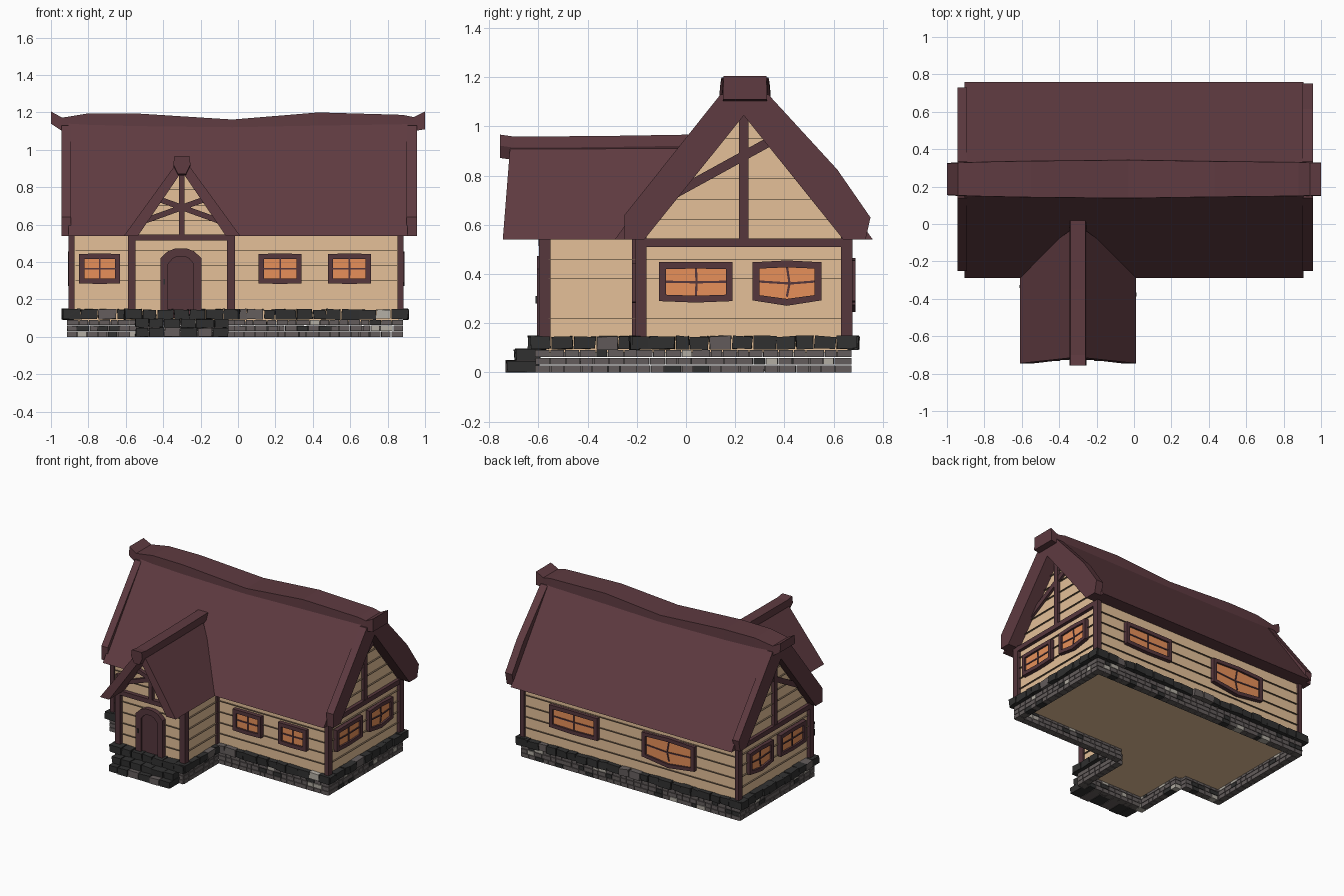
import bpy, bmesh, random
from mathutils import Vector

if "Cube" in bpy.data.objects:
    bpy.data.objects.remove(bpy.data.objects["Cube"])

random.seed(4)


def material(name, rgb):
    m = bpy.data.materials.new(name)
    m.diffuse_color = (*rgb, 1)
    m.use_nodes = True
    m.node_tree.nodes["Principled BSDF"].inputs["Base Color"].default_value = m.diffuse_color
    return m


ROOF = material("roof maroon", (0.113, 0.043, 0.052))
TRIM = material("trim maroon", (0.092, 0.038, 0.046))
WALL = material("cream wall", (0.78, 0.53, 0.315))
JOINT = material("siding joint brown", (0.20, 0.135, 0.085))
GLASS = material("orange glass", (0.80, 0.28, 0.10))
DARK = material("dark stone", (0.030, 0.030, 0.030))
MID = material("grey stone", (0.125, 0.108, 0.107))
LIGHT = material("pale stone", (0.45, 0.42, 0.37))

# Wall planes: map (u along wall, height, distance outward) to a point
PLANES = {
    "front": lambda u, z, d: (u, -0.19 - d, z),
    "back": lambda u, z, d: (u, 0.66 + d, z),
    "right": lambda u, z, d: (0.86 + d, u, z),
    "left": lambda u, z, d: (-0.88 - d, u, z),
    "porch": lambda u, z, d: (u, -0.57 - d, z),
    "porch_right": lambda u, z, d: (-0.03 + d, u, z),
    "porch_left": lambda u, z, d: (-0.57 - d, u, z),
}


def finish(bm, name, *mats):
    bmesh.ops.recalc_face_normals(bm, faces=bm.faces)
    me = bpy.data.meshes.new(name)
    bm.to_mesh(me)
    bm.free()
    for m in mats:
        me.materials.append(m)
    ob = bpy.data.objects.new(name, me)
    bpy.context.collection.objects.link(ob)
    return ob


def loft(name, loops, mat, ring=False):
    """Skin loops of points; cap the ends, or join last to first."""
    bm = bmesh.new()
    vs = [[bm.verts.new(p) for p in lp] for lp in loops]
    pairs = list(zip(vs, vs[1:])) + ([(vs[-1], vs[0])] if ring else [])
    n = len(vs[0])
    for a, b in pairs:
        for i in range(n):
            j = (i + 1) % n
            bm.faces.new((a[i], a[j], b[j], b[i]))
    if not ring:
        bm.faces.new(vs[0])
        bm.faces.new(vs[-1])
    return finish(bm, name, mat)


def slab(name, poly, plane, d0, d1, mat):
    f = PLANES[plane]
    return loft(name, [[f(u, z, d) for u, z in poly] for d in (d0, d1)], mat)


def rect(u0, u1, z0, z1):
    return [(u0, z0), (u1, z0), (u1, z1), (u0, z1)]


def bar(name, p, q, w, plane, d0, d1, mat):
    p, q = Vector(p), Vector(q)
    t = (q - p).normalized() * w / 2
    n = Vector((-t.y, t.x))
    slab(name, [p - n, q - n, q + n, p + n], plane, d0, d1, mat)


def shrink(poly, t):
    us, zs = [p[0] for p in poly], [p[1] for p in poly]
    cu, cz = (min(us) + max(us)) / 2, (min(zs) + max(zs)) / 2
    su, sz = 1 - 2 * t / (max(us) - min(us)), 1 - 2 * t / (max(zs) - min(zs))
    return [(cu + (u - cu) * su, cz + (z - cz) * sz) for u, z in poly]


def frame(name, poly, t, plane, d, mat):
    f = PLANES[plane]
    inner = shrink(poly, t)
    loft(name, [[f(u, z, h) for u, z in pl] for pl, h in
                ((poly, -0.005), (poly, d), (inner, d), (inner, -0.005))], mat, ring=True)
    return inner


def window(plane, u0, u1, z0, z1, bulge=0.0):
    um, zm = (u0 + u1) / 2, (z0 + z1) / 2
    poly = [(u0, z0), (um, z0 - bulge), (u1, z0), (u1, z1), (um, z1 + bulge / 3), (u0, z1)]
    frame(plane + "_window_frame", poly, 0.028, plane, 0.03, TRIM)
    slab(plane + "_window_glass", shrink(poly, 0.025), plane, 0.008, 0.0165, GLASS)
    c = (um + bulge * 0.5, zm - bulge * 0.4)
    for e in ((um, z0 + 0.015), (um, z1 - 0.015), (u0 + 0.015, zm), (u1 - 0.015, zm)):
        bar(plane + "_window_bar", e, c, 0.009, plane, 0.01, 0.022, TRIM)


# Walls: main gabled body and porch body
slab("main_walls", [(-0.19, 0.08), (0.66, 0.08), (0.66, 0.545), (0.235, 1.09), (-0.19, 0.545)],
     "right", 0, -1.74, WALL)
slab("porch_walls", [(-0.57, 0.08), (-0.03, 0.08), (-0.03, 0.545), (-0.30, 0.90), (-0.57, 0.545)],
     "porch", 0, -0.45, WALL)

# Siding joints: very thin ledges along every wall
SPANS = {"front": [(-0.87, -0.57), (-0.03, 0.85)], "back": [(-0.87, 0.85)],
         "right": [(-0.18, 0.65)], "left": [(-0.18, 0.65)], "porch": [(-0.56, -0.04)],
         "porch_right": [(-0.56, -0.2)], "porch_left": [(-0.56, -0.2)]}
for plane, spans in SPANS.items():
    for z in (0.22, 0.30, 0.38, 0.46):
        for a, b in spans:
            slab(plane + "_siding_joint", rect(a, b, z, z + 0.0015), plane, -0.003, 0.013, JOINT)
for plane, mid, half, top in (("right", 0.235, 0.4, 1.06), ("left", 0.235, 0.4, 1.06), ("porch", -0.3, 0.24, 0.88)):
    z = 0.62
    while z < top - 0.08:
        w = half * (top - z) / (top - 0.545)
        slab(plane + "_gable_joint", rect(mid - w, mid + w, z, z + 0.0015), plane, -0.003, 0.013, JOINT)
        z += 0.083

# Main roof with thick gable boards, the right one bulging at the rear
INNER = [(0.64, 0.54), (0.235, 1.045), (-0.17, 0.54)]
FRONT = [(-0.25, 0.54), (-0.25, 0.64), (0.14, 1.13), (0.335, 1.13)]
slab("main_roof", [(-0.29, 0.54), (0.15, 1.14), (0.325, 1.14), (0.76, 0.54)] + INNER, "right", 0.045, -1.765, ROOF)
slab("right_gable_board", FRONT + [(0.615, 0.825), (0.75, 0.63), (0.73, 0.54)] + INNER, "right", 0.04, 0.097, ROOF)
slab("left_gable_board", FRONT + [(0.73, 0.62), (0.715, 0.54)] + INNER, "left", 0.012, 0.064, ROOF)

# Sagging main ridge cap: x, bottom, top, half width
CAP = [(-1.0, 1.14, 1.205, 0.086), (-0.94, 1.10, 1.172, 0.09), (-0.8, 1.12, 1.195, 0.095), (-0.55, 1.115, 1.195, 0.10),
       (-0.03, 1.105, 1.162, 0.105), (0.43, 1.12, 1.20, 0.098), (0.88, 1.12, 1.187, 0.093),
       (0.94, 1.10, 1.175, 0.09), (1.0, 1.11, 1.205, 0.09)]
loft("main_ridge_cap", [[(x, 0.24 - w, b), (x, 0.24 + w, b), (x, 0.24 + w * 0.97, t), (x, 0.24 - w * 0.97, t)]
                        for x, b, t, w in CAP], ROOF)

# Porch roof: lower front corners lean forward, rear runs into the main roof
PR = [(-0.61, 0.54), (-0.335, 0.92), (-0.265, 0.92), (0.012, 0.54), (-0.065, 0.54), (-0.30, 0.885), (-0.535, 0.54)]
loft("porch_roof", [[(x, -0.715 - 0.03 * (0.92 - z) / 0.38, z) for x, z in PR],
                    [(x, -0.03 - 0.2 * (0.92 - z) / 0.38, z) for x, z in PR]], ROOF)
HEX = [(-0.022, 0.0), (-0.046, 0.05), (-0.04, 0.095), (0.04, 0.095), (0.046, 0.05), (0.022, 0.0)]
loft("porch_ridge_cap", [[(-0.3 + x, y, z0 + z) for x, z in HEX] for y, z0 in
                         ((-0.757, 0.872), (-0.70, 0.864), (-0.35, 0.866), (0.02, 0.872))], ROOF)

# Timber posts at the corners
for x in (-0.889, 0.87):
    for plane in ("front", "back"):
        slab("corner_post", rect(x - 0.016, x + 0.016, 0.13, 0.56), plane, -0.03, 0.016, TRIM)
for x in (-0.568, -0.038):
    slab("porch_post", rect(x - 0.021, x + 0.021, 0.13, 0.56), "porch", -0.02, 0.028, TRIM)
for plane, x in (("porch_right", -0.2), ("porch_left", -0.2)):
    slab("porch_inner_post", rect(x - 0.02, x + 0.015, 0.13, 0.55), plane, -0.02, 0.012, TRIM)

# Gable timber framing
for plane in ("right", "left"):
    slab(plane + "_gable_beam", rect(-0.19, 0.66, 0.51, 0.545), plane, -0.01, 0.024, TRIM)
    slab(plane + "_gable_post", rect(0.216, 0.254, 0.54, 1.07), plane, -0.01, 0.022, TRIM)
    bar(plane + "_gable_brace", (-0.04, 0.73), (0.37, 0.955), 0.038, plane, -0.01, 0.018, TRIM)
slab("porch_beam", rect(-0.57, -0.03, 0.515, 0.548), "porch", -0.01, 0.03, TRIM)
slab("porch_gable_post", rect(-0.315, -0.285, 0.54, 0.89), "porch", -0.01, 0.03, TRIM)
for s in (-1, 1):
    bar("porch_gable_brace", (-0.3 + s * 0.20, 0.62), (-0.3 - s * 0.12, 0.735), 0.03, "porch", -0.01, 0.024, TRIM)

# Windows, some of them bulging
for u0, u1 in ((-0.85, -0.63), (0.11, 0.34), (0.48, 0.71)):
    window("front", u0, u1, 0.286, 0.444, 0.003)
for plane in ("right", "left"):
    window(plane, -0.11, 0.19, 0.29, 0.448, 0.006)
    window(plane, 0.27, 0.55, 0.293, 0.448, 0.022)
window("back", 0.245, 0.64, 0.29, 0.455, 0.006)
window("back", -0.55, -0.12, 0.275, 0.455, 0.03)

# Arched door
DOOR = [(-0.415, 0.10), (-0.195, 0.10), (-0.195, 0.42), (-0.235, 0.458), (-0.275, 0.473), (-0.335, 0.473),
        (-0.375, 0.458), (-0.415, 0.42)]
leaf = frame("door_frame", DOOR, 0.042, "porch", 0.035, TRIM)
slab("door_leaf", leaf, "porch", 0, 0.018, TRIM)
slab("door_handle", rect(-0.398, -0.390, 0.28, 0.31), "porch", 0.03, 0.042, DARK)


def stone_course(name, path, z, h, out, depth, length, jitter, odds, extend=0.0):
    """Row of blocks along a path; outward is to the right of travel."""
    bm = bmesh.new()
    for a, b in zip(path, path[1:]):
        a, b = Vector((*a, 0)), Vector((*b, 0))
        t = (b - a).normalized()
        n = Vector((t.y, -t.x, 0))
        a, total = a - t * extend, (b - a).length + 2 * extend
        cuts = [i + random.uniform(-0.2, 0.2) for i in range(1, max(2, round(total / length)))]
        cuts = [0] + [c * total / (len(cuts) + 1) for c in cuts] + [total]
        for s, e in zip(cuts, cuts[1:]):
            o = out + random.uniform(-jitter, jitter)
            cube = bmesh.ops.create_cube(bm, size=1)["verts"]
            mi = random.choices((0, 1, 2), odds)[0]
            for v in cube:
                c = v.co.copy()
                v.co = a + t * (s + 0.002 + (c.x + 0.5) * (e - s - 0.004)) + n * (o + (c.y - 0.5) * depth)
                v.co.z = z + (c.z + 0.5) * h
                v.co += Vector([random.uniform(-jitter, jitter) for _ in range(3)]) * 0.7
                v.co.z = max(v.co.z, 0)
            for f in {f for v in cube for f in v.link_faces}:
                f.material_index = mi
    finish(bm, name, DARK, MID, LIGHT)


# Stone foundation: three brick rows and a rough dark course on top
RIM = [(-0.91, -0.2), (-0.58, -0.2), (-0.58, -0.61), (-0.02, -0.61), (-0.02, -0.2),
       (0.88, -0.2), (0.88, 0.67), (-0.91, 0.67), (-0.91, -0.2)]
for i in range(3):
    stone_course("brick_row", RIM, 0.0315 * i, 0.028, 0.003, 0.05, 0.058, 0.0002, (0.1, 0.83, 0.07))
stone_course("foundation_top_stones", RIM, 0.095, 0.052, 0.028, 0.08, 0.085, 0.006, (0.86, 0.12, 0.02), 0.025)

# Front steps
stone_course("lower_step", [(-0.55, -0.73), (-0.05, -0.73)], 0, 0.048, 0, 0.13, 0.085, 0.004, (0.8, 0.2, 0))
stone_course("upper_step", [(-0.55, -0.695), (-0.05, -0.695)], 0.05, 0.046, 0, 0.10, 0.085, 0.004, (0.8, 0.2, 0))
